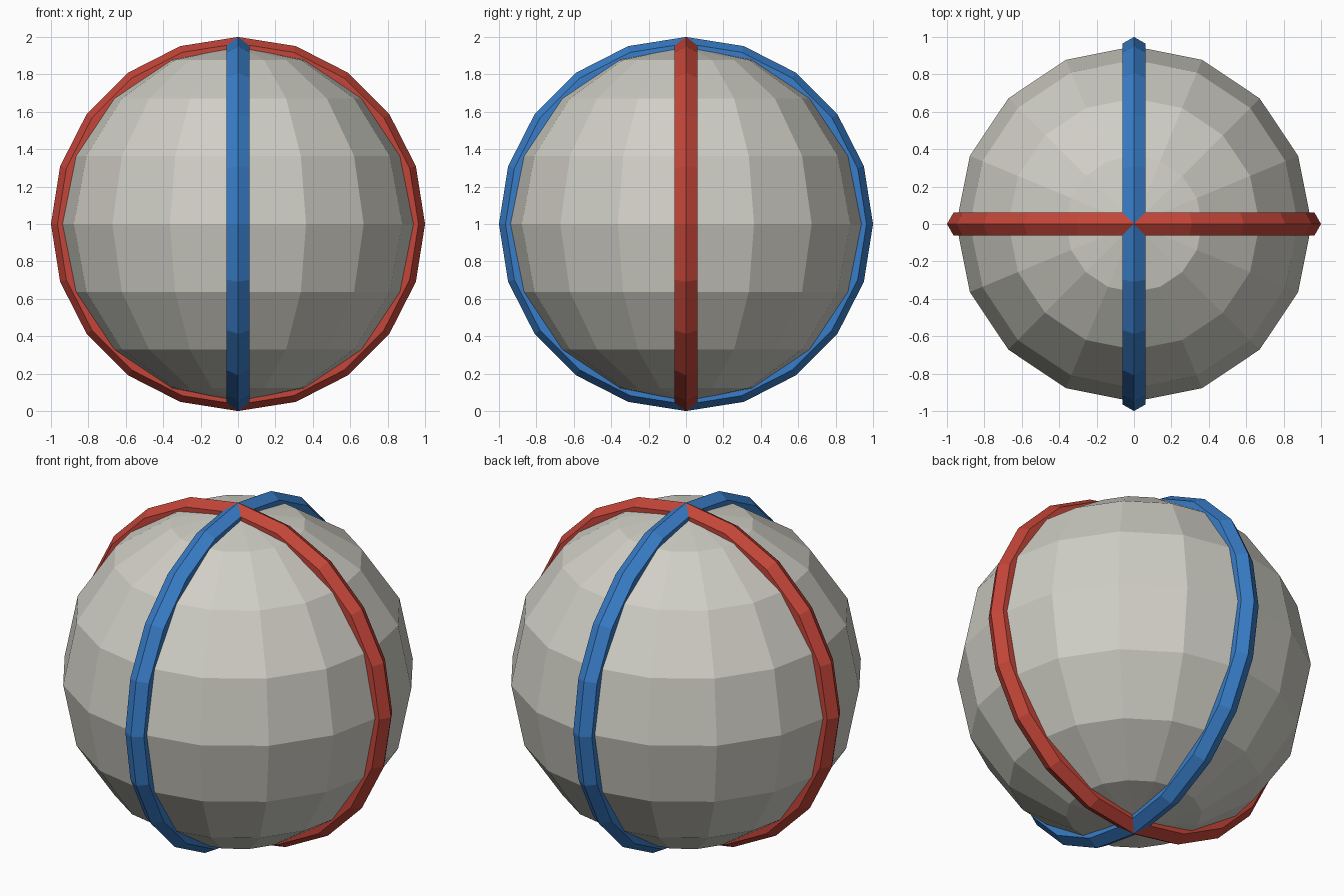
import bpy
from math import pi

if "Cube" in bpy.data.objects:
    bpy.data.objects.remove(bpy.data.objects["Cube"])


def material(name, rgb):
    m = bpy.data.materials.new(name)
    m.diffuse_color = (*rgb, 1)
    m.use_nodes = True
    m.node_tree.nodes["Principled BSDF"].inputs["Base Color"].default_value = m.diffuse_color
    return m


def finish(name, mat):
    ob = bpy.context.object
    ob.name = name
    ob.data.materials.append(mat)
    bpy.ops.object.transform_apply(location=False, rotation=True, scale=True)
    bpy.ops.object.shade_flat()


# Low-poly ball
bpy.ops.mesh.primitive_uv_sphere_add(segments=16, ring_count=8, radius=0.95, location=(0, 0, 1))
finish("ball", material("warm grey", (0.63, 0.62, 0.56)))

# Two upright hexagonal-section hoops crossing at the poles
hoops = (
    ("side_to_side_hoop", (pi / 2, 0, 0), material("red", (0.55, 0.06, 0.04))),
    ("front_to_back_hoop", (0, pi / 2, 0), material("blue", (0.04, 0.205, 0.578))),
)
for name, rot, mat in hoops:
    bpy.ops.mesh.primitive_torus_add(major_segments=20, minor_segments=6, major_radius=0.93,
                                     minor_radius=0.07, location=(0, 0, 1), rotation=rot)
    finish(name, mat)
